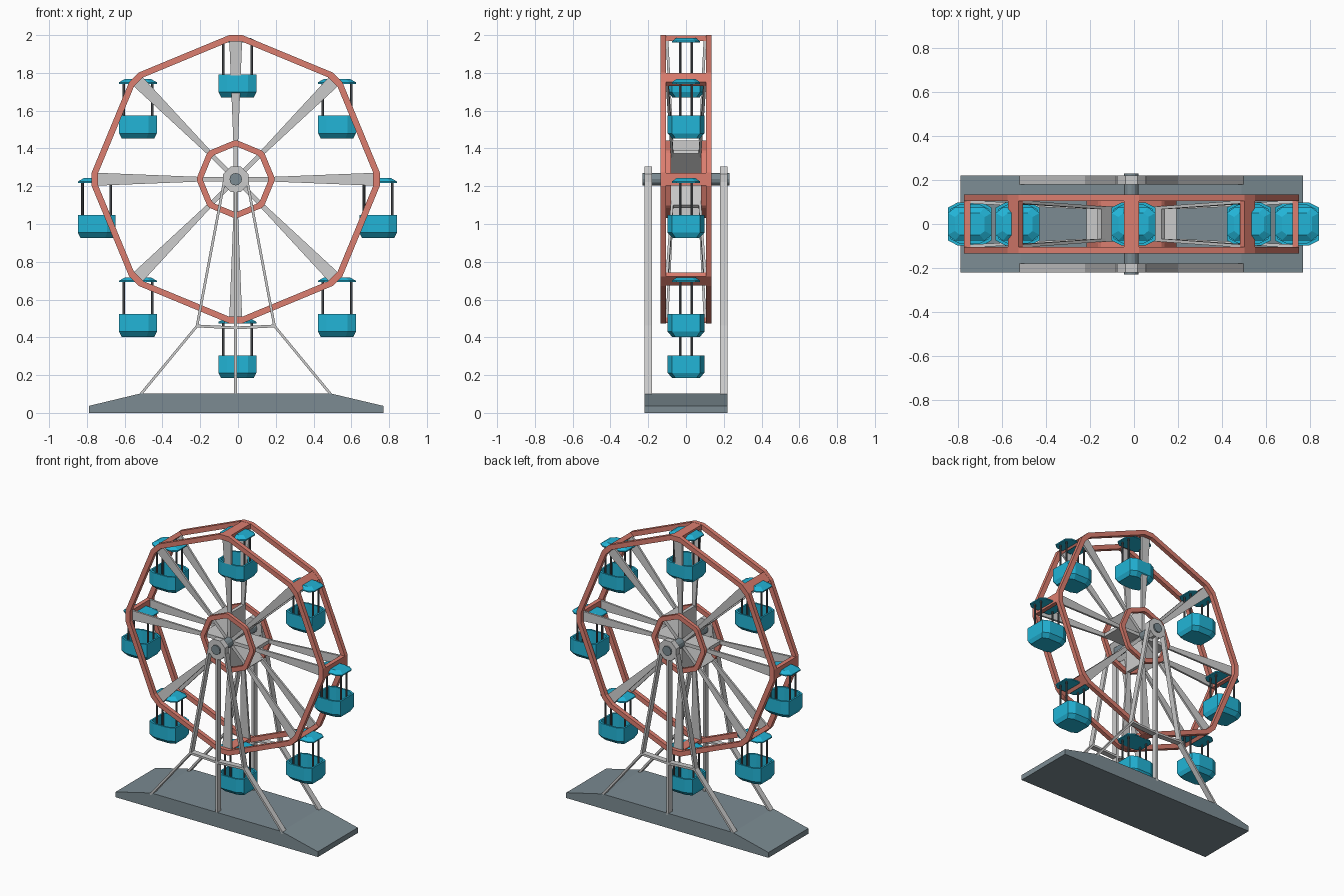
import bpy, bmesh
from math import sin, cos, pi
from mathutils import Vector

if "Cube" in bpy.data.objects:
    bpy.data.objects.remove(bpy.data.objects["Cube"])

CX, CZ = -0.012, 1.237          # wheel centre


def material(name, rgb):
    m = bpy.data.materials.new(name)
    m.diffuse_color = (*rgb, 1)
    m.use_nodes = True
    m.node_tree.nodes["Principled BSDF"].inputs["Base Color"].default_value = m.diffuse_color
    return m


RED = material("coral", (0.72, 0.21, 0.16))
BLUE = material("cyan", (0.016, 0.46, 0.68))
SLATE = material("slate", (0.2, 0.26, 0.29))
DARK = material("dark_steel", (0.09, 0.1, 0.11))


def loft(name, loops, mat=None, closed=False, loc=(0, 0, 0), rot=0):
    """Skin equal-length loops; cap the ends, or join last to first."""
    bm = bmesh.new()
    rows = [[bm.verts.new(p) for p in loop] for loop in loops]
    n = len(rows[0])
    pairs = list(zip(rows, rows[1:])) + ([(rows[-1], rows[0])] if closed else [])
    for a, b in pairs:
        for i in range(n):
            j = (i + 1) % n
            bm.faces.new((a[i], a[j], b[j], b[i]))
    if not closed:
        bm.faces.new(rows[0])
        bm.faces.new(rows[-1])
    bmesh.ops.recalc_face_normals(bm, faces=bm.faces)
    me = bpy.data.meshes.new(name)
    bm.to_mesh(me)
    bm.free()
    if mat:
        me.materials.append(mat)
    ob = bpy.data.objects.new(name, me)
    ob.location = loc
    ob.rotation_euler.y = rot
    bpy.context.collection.objects.link(ob)
    return ob


def at_y(pts, y):
    return [(x, y, z) for x, z in pts]


def prism(name, pts, y0, y1, mat=None, **kw):
    return loft(name, [at_y(pts, y0), at_y(pts, y1)], mat, **kw)


def ring(name, outer, inner, y0, y1, mat):
    return loft(name, [at_y(outer, y0), at_y(outer, y1), at_y(inner, y1), at_y(inner, y0)],
                mat, closed=True, loc=(CX, 0, CZ))


def strip(name, path, width, y0, y1):
    """Flat bar of constant width following an xz path."""
    p = [Vector(q) for q in path]
    loops = []
    for i, q in enumerate(p):
        d = (p[min(i + 1, len(p) - 1)] - p[max(i - 1, 0)]).normalized()
        n = Vector((-d.y, d.x)) * width / 2
        a, b = q + n, q - n
        loops.append([(a.x, y0, a.y), (b.x, y0, b.y), (b.x, y1, b.y), (a.x, y1, a.y)])
    return loft(name, loops, loc=(CX, 0, 0))


def chamfered(r, h):
    """Octagon with each corner cut to a short flat of half-width h."""
    pts = []
    for k in range(8):
        a = k * pi / 4
        for t in (-h, h):
            pts.append((r * cos(a) - t * sin(a), r * sin(a) + t * cos(a)))
    return pts


def polygon(r, n, phase=0.0):
    return [(r * cos(phase + 2 * pi * i / n), r * sin(phase + 2 * pi * i / n)) for i in range(n)]


def oct_loop(ax, bx, ay, by, z):
    """Cut-corner rectangle: half sizes ax, by and half flats bx, ay."""
    return [(ax, -ay, z), (ax, ay, z), (bx, by, z), (-bx, by, z),
            (-ax, ay, z), (-ax, -ay, z), (-bx, -by, z), (bx, -by, z)]


# Base platform with sloped ends
prism("base", [(-0.79, 0), (0.77, 0), (0.77, 0.037), (0.49, 0.103), (-0.515, 0.103), (-0.79, 0.037)],
      -0.22, 0.22, SLATE)

# Support frames front and back
for side, y0, y1 in (("front", -0.22, -0.18), ("back", 0.18, 0.22)):
    prism(side + "_bearing_plate", polygon(0.072, 8, pi / 8), y0, y1, loc=(CX, 0, CZ))
    strip(side + "_centre_leg", [(0, 1.2), (0, 0.09)], 0.016, y0, y1)
    strip(side + "_brace", [(-0.205, 0.46), (0, 0.45), (0.205, 0.46)], 0.015, y0, y1)
    for s, tag in ((-1, "left"), (1, "right")):
        strip(f"{side}_{tag}_leg",
              [(s * 0.062, 1.22), (s * 0.205, 0.46), (s * 0.51, 0.09)], 0.014, y0, y1)

# Axle
prism("axle", polygon(0.033, 12), -0.23, 0.23, SLATE, loc=(CX, 0, CZ))

# Wheel rims and inner rings
for s, tag in ((-1, "front"), (1, "back")):
    ring(tag + "_rim", chamfered(0.763, 0.035), chamfered(0.728, 0.034), s * 0.105, s * 0.135, RED)
    ring(tag + "_inner_ring", chamfered(0.205, 0.01), chamfered(0.172, 0.008),
         s * 0.08, s * 0.105, RED)


def bar_section(r, h, y0, y1):
    return [(r, y0, -h), (r, y1, -h), (r, y1, h), (r, y0, h)]


# Spokes, hub paddles, rim crossbars and cabins at each corner
master = []
for k in range(8):
    a = k * pi / 4
    place = dict(loc=(CX, 0, CZ), rot=-a)
    loft("hub_paddle", [bar_section(0.02, 0.012, -0.08, 0.08),
                        bar_section(0.205, 0.012, -0.08, 0.08)], **place)
    for s in (-1, 1):
        loft("spoke", [bar_section(0.18, 0.012, s * 0.066, s * 0.08),
                       bar_section(0.735, 0.034, s * 0.093, s * 0.107)], **place)
    loft("rim_crossbar", [bar_section(0.733, 0.034, -0.11, 0.11),
                          bar_section(0.762, 0.034, -0.11, 0.11)], RED, **place)

    hang = Vector((-0.003 + 0.745 * cos(a), 0, 1.243 + 0.743 * sin(a)))
    if not master:
        # Cabin tub, roof and four hanger rods
        master = [
            loft("cabin_tub", [oct_loop(0.088, 0.048, 0.066, 0.086, -0.295),
                               oct_loop(0.088, 0.048, 0.066, 0.086, -0.195),
                               oct_loop(0.1, 0.055, 0.075, 0.098, -0.195),
                               oct_loop(0.1, 0.055, 0.075, 0.098, -0.288),
                               oct_loop(0.086, 0.045, 0.055, 0.072, -0.316)], BLUE),
            loft("cabin_roof", [oct_loop(0.1, 0.068, 0.05, 0.075, -0.026),
                                oct_loop(0.1, 0.068, 0.05, 0.075, -0.018),
                                oct_loop(0.068, 0.045, 0.032, 0.05, 0)], BLUE)]
        for x in (-0.075, 0.075):
            for y in (-0.03, 0.03):
                c = [(x + u, y + v) for u, v in polygon(0.007, 6)]
                master.append(loft("cabin_rod", [[(u, v, z) for u, v in c]
                                                 for z in (-0.293, -0.02)], DARK))
        for ob in master:
            ob.location = hang
    else:
        for ob in master:
            dup = ob.copy()
            dup.location = hang
            bpy.context.collection.objects.link(dup)
